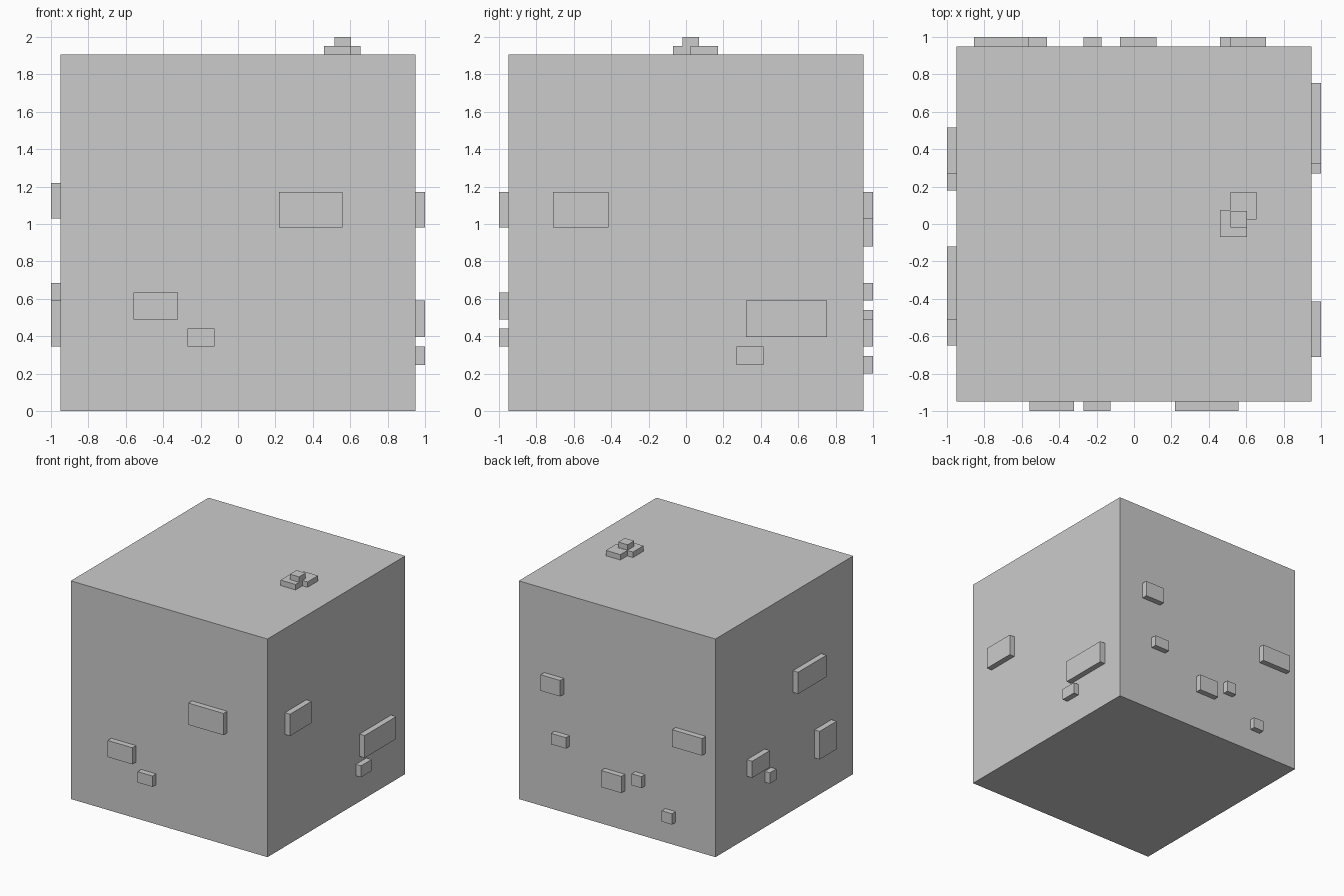
import bpy

cube = bpy.data.objects.get("Cube")
if cube:
    bpy.data.objects.remove(cube, do_unlink=True)

grey = bpy.data.materials.new("plain grey")
grey.use_nodes = True
grey.diffuse_color = (0.6, 0.6, 0.6, 1)
grey.node_tree.nodes["Principled BSDF"].inputs["Base Color"].default_value = (0.6, 0.6, 0.6, 1)

HALF, TOP, STEP = 0.95, 1.905, 0.05   # body half width, body height, plate depth


def box(name, xs, ys, zs):
    """Box between the low and high limits on each axis."""
    bpy.ops.mesh.primitive_cube_add(size=1, location=[sum(r) / 2 for r in (xs, ys, zs)])
    ob = bpy.context.object
    ob.name = name
    ob.scale = [r[1] - r[0] for r in (xs, ys, zs)]
    bpy.ops.object.transform_apply(location=False, rotation=False, scale=True)
    ob.data.materials.append(grey)


# Main block
box("body", (-HALF, HALF), (-HALF, HALF), (0, TOP))

# Raised plates on each wall: low and high along the wall, then low and high in z
plates = {
    "front": [(-0.56, -0.32, 0.49, 0.635), (-0.27, -0.125, 0.345, 0.44),
              (0.22, 0.56, 0.98, 1.17)],
    "back": [(0.515, 0.705, 1.03, 1.17), (0.46, 0.605, 0.59, 0.685),
             (-0.855, -0.565, 0.88, 1.03), (-0.075, 0.12, 0.345, 0.49),
             (-0.27, -0.175, 0.44, 0.54), (-0.565, -0.465, 0.2, 0.295)],
    "left": [(-0.71, -0.415, 0.98, 1.17), (0.32, 0.755, 0.395, 0.59),
             (0.27, 0.415, 0.245, 0.345)],
    "right": [(-0.51, -0.12, 1.03, 1.22), (-0.65, -0.415, 0.345, 0.59),
              (0.27, 0.515, 0.54, 0.685), (0.18, 0.27, 0.395, 0.49)],
}
low, high = (-HALF - STEP, -HALF), (HALF, HALF + STEP)
for side, items in plates.items():
    depth = low if side in ("front", "right") else high
    for i, (a, b, z0, z1) in enumerate(items, 1):
        name = f"{side}_plate_{i}"
        if side in ("front", "back"):
            box(name, (a, b), depth, (z0, z1))
        else:
            box(name, depth, (a, b), (z0, z1))

# Small stepped stack on the roof
box("roof_plate_front", (0.46, 0.605), (-0.07, 0.075), (TOP, 1.953))
box("roof_plate_back", (0.515, 0.655), (0.025, 0.17), (TOP, 1.952))
box("roof_cap", (0.515, 0.605), (-0.02, 0.07), (1.95, 2.0))
